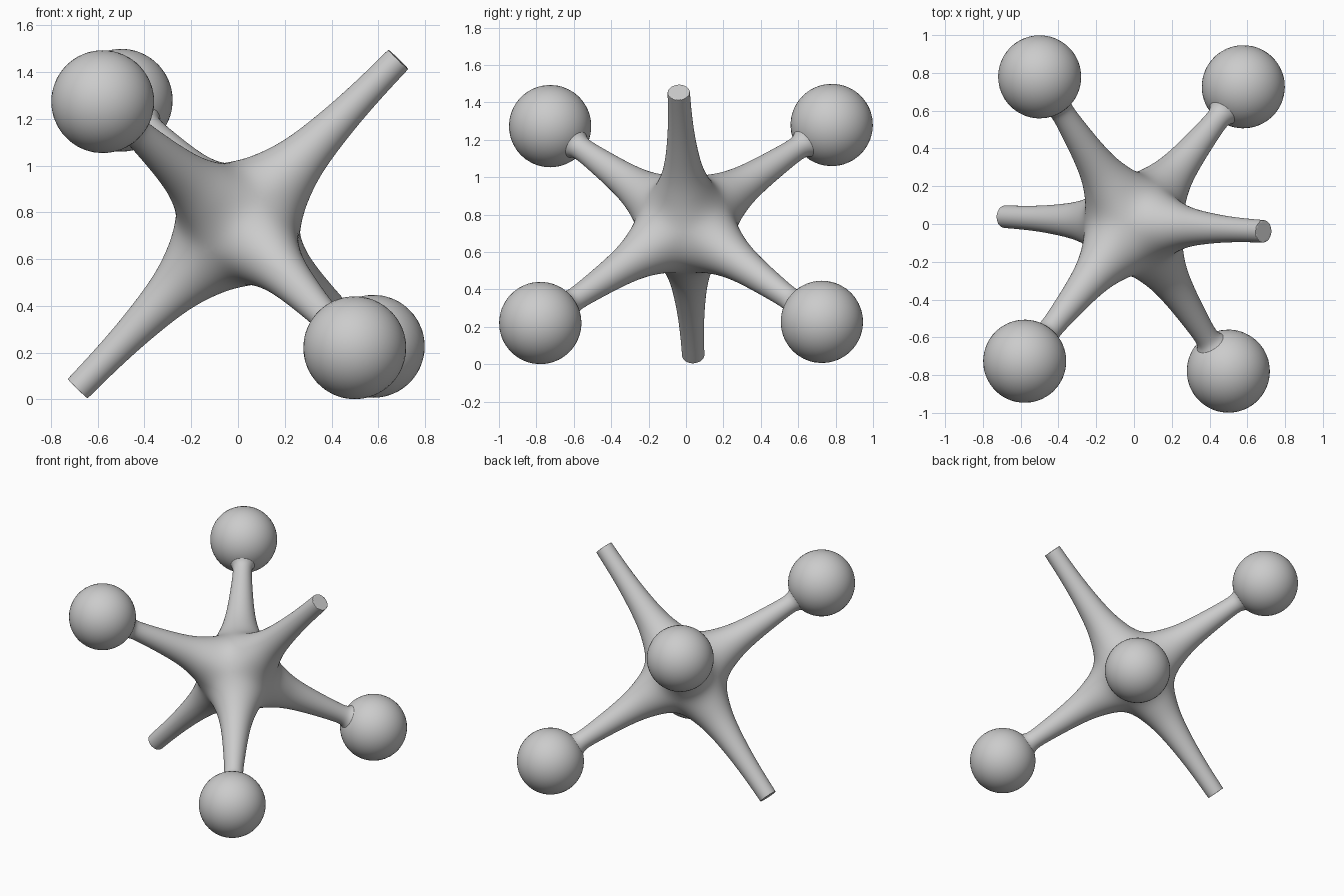
import bpy, bmesh, math
from mathutils import Vector, Matrix

if "Cube" in bpy.data.objects:
    bpy.data.objects.remove(bpy.data.objects["Cube"])

CENTRE = Vector((0, 0, 0.75))
# Three perpendicular axes: two carry balls, the third ends in plain rods
u = Vector((-0.50, 0.78, 0.53)).normalized()
v = Vector((-0.58, -0.72, 0.525))
v = (v - u * v.dot(u)).normalized()
w = u.cross(v)
BALL_DIST, BALL_R = 1.066, 0.22

# Profiles: (distance along arm, radius)
SHARED = [(0.31, 0.132), (0.42, 0.101), (0.56, 0.082), (0.70, 0.069)]
BALL_ARM = SHARED + [(0.80, 0.061), (0.845, 0.065), (0.875, 0.09), (0.90, 0.10)]
ROD_ARM = SHARED + [(0.85, 0.062), (0.97, 0.060), (0.984, 0.059)]
STEPS = [(1, 0), (1, 1), (0, 1), (-1, 1), (-1, 0), (-1, -1), (0, -1), (1, -1)]

bm = bmesh.new()
crease = bm.edges.layers.float.new("crease_edge")


def arm(d, p, q, profile, capped):
    # Root loop lies on the rounded hub, shared with neighbouring arms
    ring = []
    for a, b in STEPS:
        root = (d + p * a + q * b).normalized() * (0.28 if a * b == 0 else 0.27)
        ring.append(bm.verts.new(root))
    for dist, r in profile:
        new = [bm.verts.new(d * dist + (p * a + q * b).normalized() * r / 0.902)
               for a, b in STEPS]
        for i in range(8):
            j = (i + 1) % 8
            bm.faces.new((ring[i], ring[j], new[j], new[i]))
        ring = new
    cap = bm.faces.new(ring)
    if capped:
        for e in cap.edges:
            e[crease] = 0.9


for s in (1, -1):
    arm(u * s, v, w * s, BALL_ARM, False)
    arm(v * s, w, u * s, BALL_ARM, False)
    arm(w * s, u, v * s, ROD_ARM, True)
bmesh.ops.remove_doubles(bm, verts=bm.verts[:], dist=0.0005)
bmesh.ops.recalc_face_normals(bm, faces=bm.faces[:])

# Hub with six arms
mesh = bpy.data.meshes.new("hub_and_arms")
bm.to_mesh(mesh)
bm.free()
hub = bpy.data.objects.new("hub_and_arms", mesh)
hub.location = CENTRE
bpy.context.collection.objects.link(hub)
sub = hub.modifiers.new("smooth", "SUBSURF")
sub.levels = sub.render_levels = 3
bpy.context.view_layer.objects.active = hub
hub.select_set(True)
bpy.ops.object.modifier_apply(modifier="smooth")
bpy.ops.object.shade_smooth_by_angle(angle=math.radians(40))

# Four end balls
for name, d in (("ball_upper_back", u), ("ball_upper_front", v),
                ("ball_lower_front", -u), ("ball_lower_back", -v)):
    bpy.ops.mesh.primitive_uv_sphere_add(segments=48, ring_count=24, radius=BALL_R,
                                         location=CENTRE + d * BALL_DIST)
    ball = bpy.context.object
    ball.name = name
    ball.rotation_euler = d.to_track_quat('Z', 'Y').to_euler()
    bpy.ops.object.shade_smooth()
